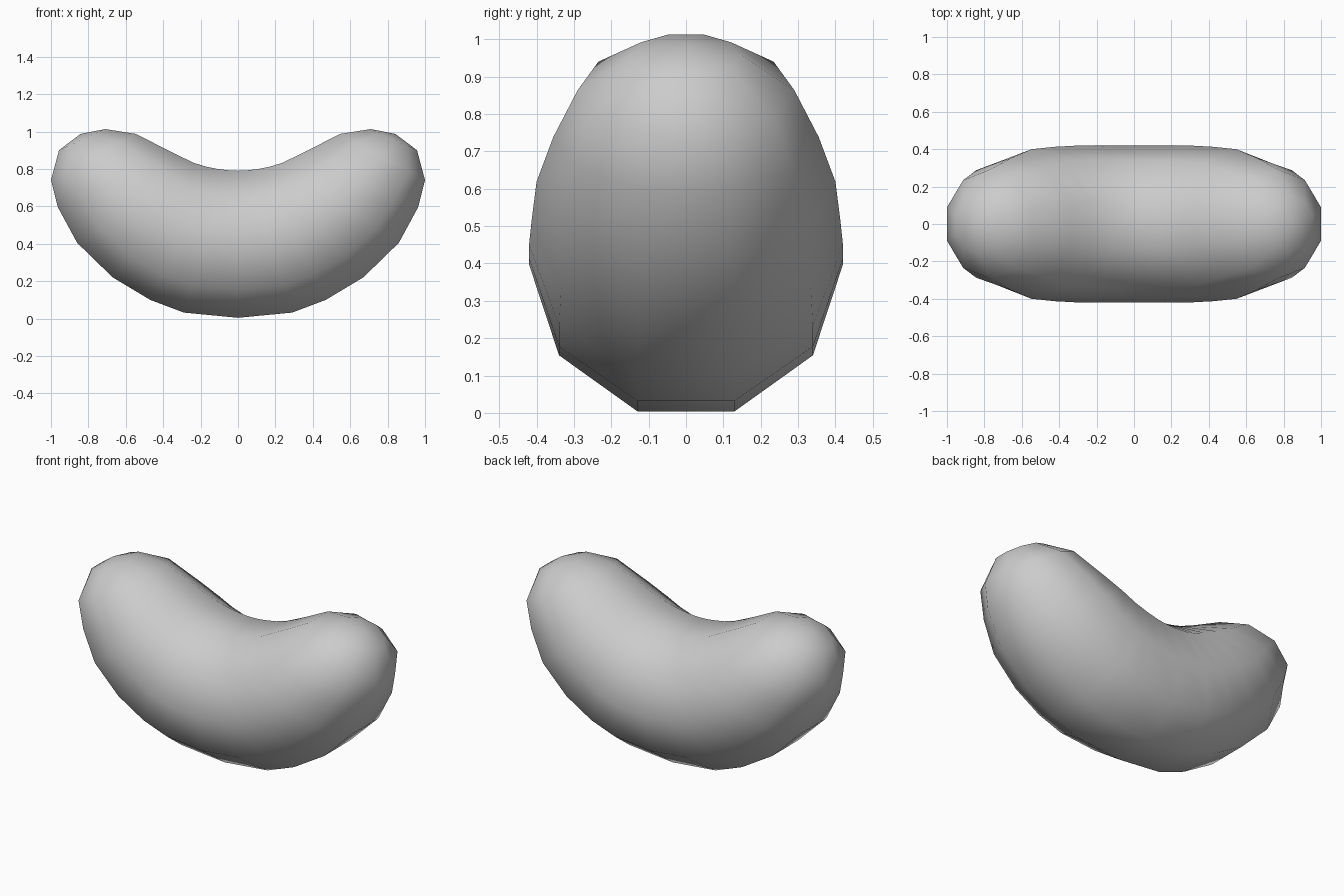
import bpy, bmesh, math
from mathutils import Vector

if "Cube" in bpy.data.objects:
    bpy.data.objects.remove(bpy.data.objects["Cube"])

SIDES = 10
# right half of the bean: outer x, z / inner x, z / half width in y
half = [
    (0.29, 0.032, 0.055, 0.793, 0.42),
    (0.47, 0.10, 0.11, 0.80, 0.42),
    (0.67, 0.22, 0.17, 0.812, 0.413),
    (0.86, 0.405, 0.235, 0.832, 0.40),
    (0.963, 0.595, 0.34, 0.882, 0.355),
    (1.0, 0.74, 0.545, 0.987, 0.29),
    (0.957, 0.90, 0.71, 1.013, 0.15),
]
rings = [(-a, b, -c, d, w) for a, b, c, d, w in reversed(half)]
rings += [(0, 0.004, 0, 0.79, 0.42)] + half

bm = bmesh.new()


def add_ring(ox, oz, ix, iz, width):
    """Ten-sided cross-section with a flat edge on the outer and inner side."""
    outer, inner = Vector((ox, 0, oz)), Vector((ix, 0, iz))
    centre = (outer + inner) / 2
    axis = (outer - centre) / math.cos(math.pi / SIDES)
    verts = []
    for k in range(SIDES):
        t = 2 * math.pi * (k + 0.5) / SIDES
        p = centre + axis * math.cos(t) + Vector((0, width * math.sin(t), 0))
        verts.append(bm.verts.new(p))
    return verts


# curved body
loops = [add_ring(*r) for r in rings]
for a, b in zip(loops, loops[1:]):
    for k in range(SIDES):
        n = (k + 1) % SIDES
        bm.faces.new((a[k], a[n], b[n], b[k]))

# rounded tips
for loop, sign in ((loops[0], -1), (loops[-1], 1)):
    tip = bm.verts.new((sign * 0.842, 0, 0.987))
    for k in range(SIDES):
        bm.faces.new((loop[k], loop[(k + 1) % SIDES], tip))

bmesh.ops.recalc_face_normals(bm, faces=bm.faces)
for f in bm.faces:
    f.smooth = True
mesh = bpy.data.meshes.new("bean")
bm.to_mesh(mesh)
bm.free()
bean = bpy.data.objects.new("bean", mesh)
bpy.context.collection.objects.link(bean)
